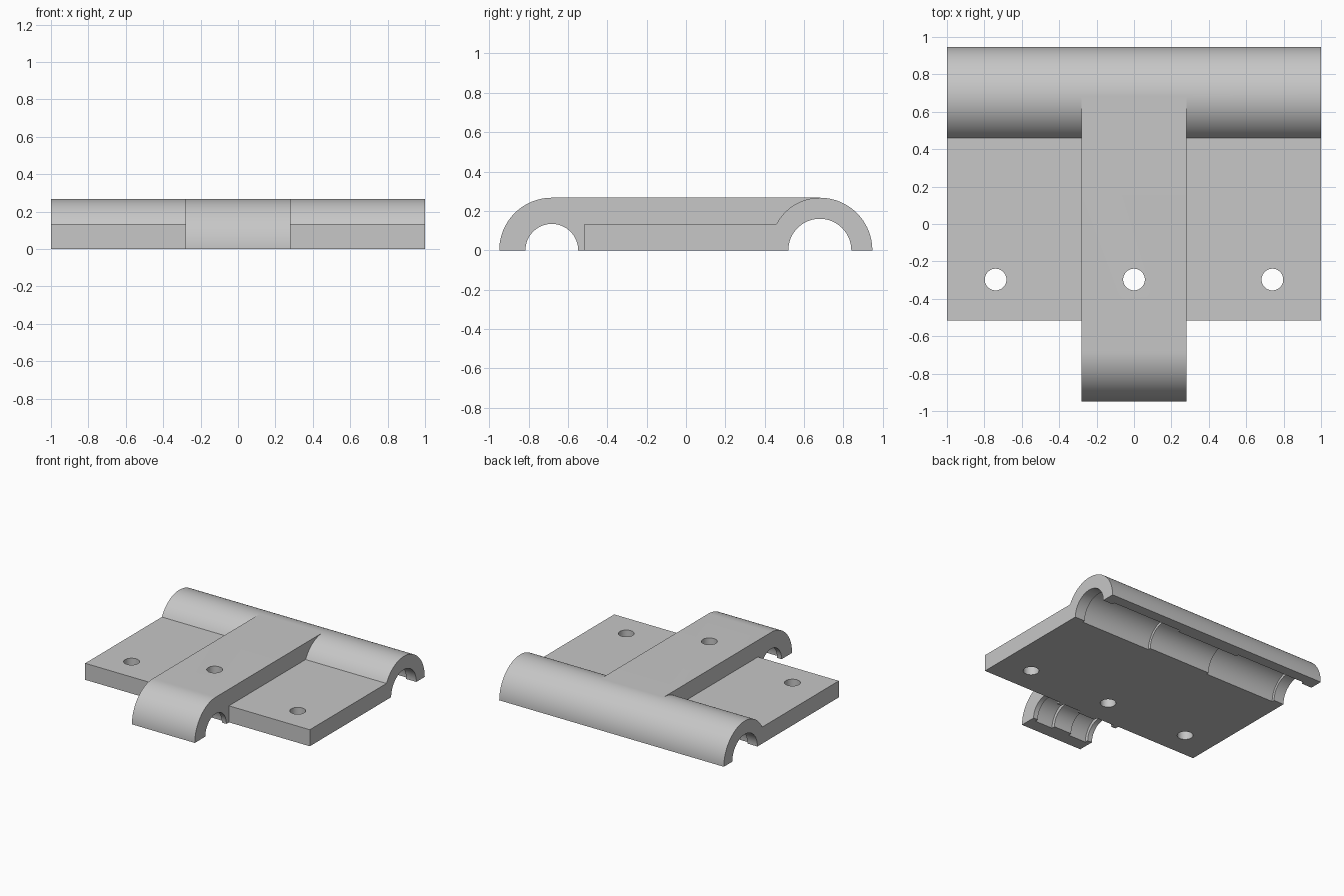
import bpy, bmesh, math
from mathutils import Matrix

if "Cube" in bpy.data.objects:
    bpy.data.objects.remove(bpy.data.objects["Cube"])

metal = bpy.data.materials.new("plain_grey")
metal.diffuse_color = (0.57, 0.57, 0.57, 1)
metal.use_nodes = True
metal.node_tree.nodes["Principled BSDF"].inputs["Base Color"].default_value = metal.diffuse_color


def arc(cy, cz, r, a0, a1, n):
    """Points (y, z) along an arc, angles in degrees."""
    return [(cy + r * math.cos(math.radians(a0 + (a1 - a0) * i / n)),
             cz + r * math.sin(math.radians(a0 + (a1 - a0) * i / n))) for i in range(n + 1)]


def finish(name, bm):
    bmesh.ops.recalc_face_normals(bm, faces=bm.faces)
    me = bpy.data.meshes.new(name)
    bm.to_mesh(me)
    bm.free()
    me.materials.append(metal)
    ob = bpy.data.objects.new(name, me)
    bpy.context.collection.objects.link(ob)
    return ob


def extrude_x(name, profile, half):
    """Side profile swept symmetrically along x."""
    bm = bmesh.new()
    face = bm.faces.new([bm.verts.new((-half, y, z)) for y, z in profile])
    new = bmesh.ops.extrude_face_region(bm, geom=[face])["geom"]
    bmesh.ops.translate(bm, vec=(2 * half, 0, 0),
                        verts=[v for v in new if isinstance(v, bmesh.types.BMVert)])
    return finish(name, bm)


def cylinder(name, loc, r, length, axis):
    bm = bmesh.new()
    rot = Matrix.Rotation(math.pi / 2, 4, 'Y') if axis == 'X' else Matrix.Identity(4)
    bmesh.ops.create_cone(bm, cap_ends=True, segments=64, radius1=r, radius2=r,
                          depth=length, matrix=Matrix.Translation(loc) @ rot)
    return finish(name, bm)


def combine(target, other, op):
    mod = target.modifiers.new(op.lower(), 'BOOLEAN')
    mod.object, mod.operation, mod.solver = other, op, 'EXACT'
    other.hide_render = True
    bpy.context.view_layer.objects.active = target
    bpy.ops.object.modifier_apply(modifier=mod.name)
    bpy.data.objects.remove(other)


BACK, FRONT, TOP, MID = 0.68, -0.682, 0.267, 0.133

# wide plate with the long half-round barrel along its back edge
plate = [(-0.515, -0.05), (-0.515, MID)]
plate += arc(BACK, 0.019, 0.248, 152.6, 90, 14)
plate += arc(BACK, 0, TOP, 90, 0, 24)[1:] + [(BACK + TOP, -0.05)]
body = extrude_x("hinge_leaf", plate, 1.0)

# raised centre bar with its rounded front knuckle
bar = [(FRONT - TOP, -0.08)] + arc(FRONT, 0, TOP, 180, 90, 24)
bar += [(BACK, TOP), (BACK, 0.1), (0.5, -0.08)]
combine(body, extrude_x("centre_bar", bar, 0.28), 'UNION')

# pin channels, each with wider grooves between the supporting ribs
for y, r, wide, x0, x1, length in ((BACK, 0.16, 0.182, 0.28, 0.91, 2.2),
                                   (FRONT, 0.134, 0.162, 0.08, 0.24, 0.7)):
    combine(body, cylinder("channel_cutter", (0, y, 0), r, length, 'X'), 'DIFFERENCE')
    for side in (-1, 1):
        combine(body, cylinder("groove_cutter", (side * (x0 + x1) / 2, y, 0),
                               wide, x1 - x0, 'X'), 'DIFFERENCE')

# screw holes
for x in (-0.74, 0, 0.74):
    combine(body, cylinder("hole_cutter", (x, -0.297, 0.1), 0.058, 1, 'Z'), 'DIFFERENCE')

# flat underside
bm = bmesh.new()
bmesh.ops.create_cube(bm, size=1, matrix=Matrix.Translation((0, 0, -0.5)) @ Matrix.Diagonal((3, 3, 1, 1)))
combine(body, finish("base_cutter", bm), 'DIFFERENCE')

bpy.ops.object.select_all(action='DESELECT')
body.select_set(True)
bpy.context.view_layer.objects.active = body
bpy.ops.object.shade_smooth_by_angle(angle=math.radians(25))
